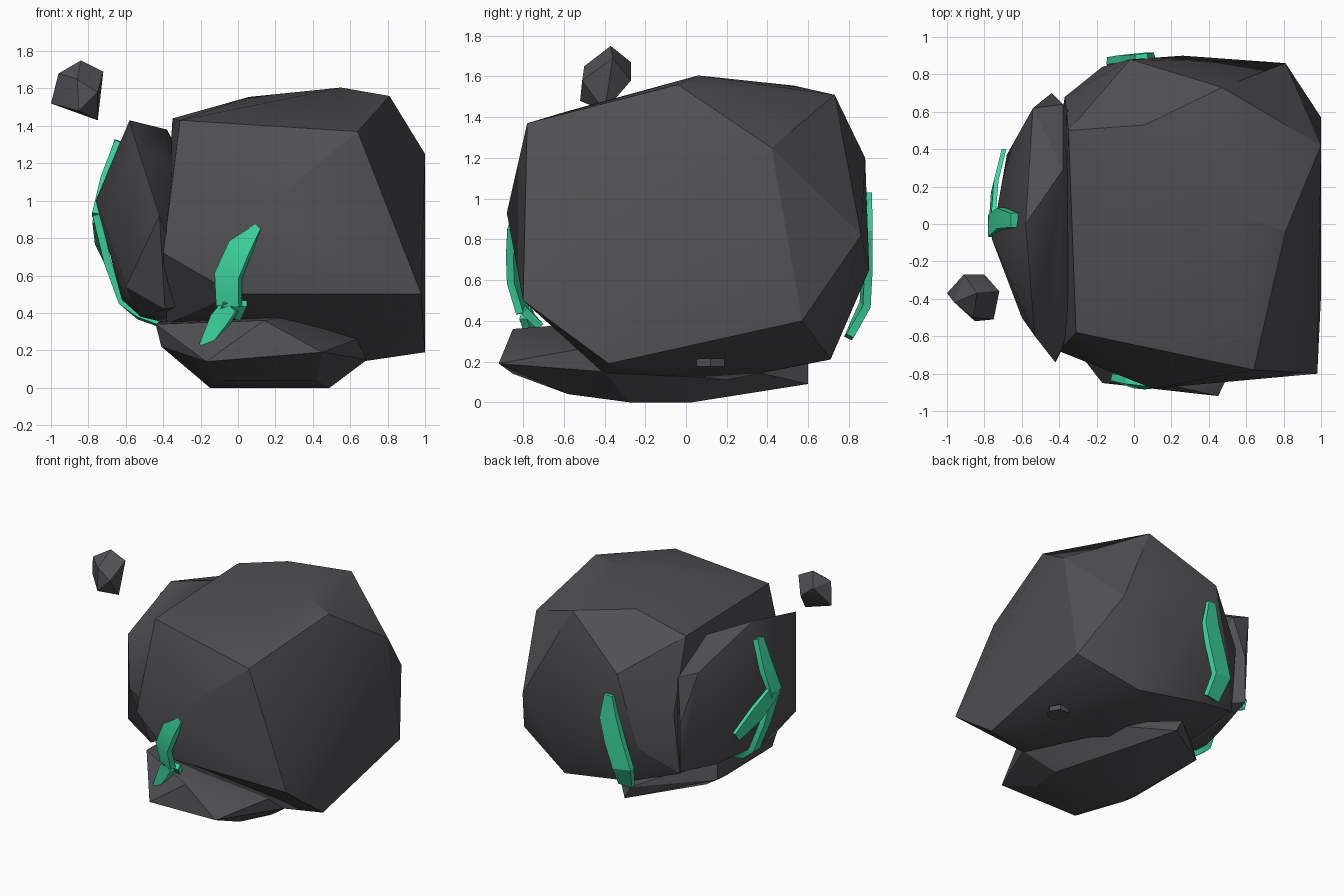
import bpy, bmesh, math
from mathutils import Vector

if "Cube" in bpy.data.objects:
    bpy.data.objects.remove(bpy.data.objects["Cube"], do_unlink=True)


def material(name, rgb):
    m = bpy.data.materials.new(name)
    m.use_nodes = True
    m.diffuse_color = (*rgb, 1)
    b = m.node_tree.nodes["Principled BSDF"]
    b.inputs["Base Color"].default_value = (*rgb, 1)
    b.inputs["Roughness"].default_value = 0.9
    return m


STONE = material("dark_stone", (0.08, 0.078, 0.087))
GREEN = material("green_crystal", (0.047, 0.68, 0.35))


def add_object(name, bm, mat, angle):
    bmesh.ops.recalc_face_normals(bm, faces=bm.faces)
    me = bpy.data.meshes.new(name)
    bm.to_mesh(me)
    bm.free()
    me.materials.append(mat)
    ob = bpy.data.objects.new(name, me)
    bpy.context.collection.objects.link(ob)
    bpy.ops.object.select_all(action='DESELECT')
    ob.select_set(True)
    bpy.context.view_layer.objects.active = ob
    bpy.ops.object.shade_smooth_by_angle(angle=math.radians(angle))


def rock(name, corners):
    """Faceted boulder: the convex hull of a few corners."""
    bm = bmesh.new()
    for c in corners:
        bm.verts.new(c)
    res = bmesh.ops.convex_hull(bm, input=bm.verts)
    loose = {v for v in res["geom_interior"] + res["geom_unused"]
             if isinstance(v, bmesh.types.BMVert)}
    bmesh.ops.delete(bm, geom=list(loose), context='VERTS')
    add_object(name, bm, STONE, 26)


def vein(name, path, normal, thick=0.02):
    """Flat strip through (x, y, z, half width) points, facing along normal."""
    n = Vector(normal).normalized()
    pts = [Vector(p[:3]) for p in path]
    bm = bmesh.new()
    rings = []
    for i, p in enumerate(pts):
        t = pts[min(i + 1, len(pts) - 1)] - pts[max(i - 1, 0)]
        side = n.cross(t).normalized()
        out = t.cross(side).normalized()
        if out.dot(n) < 0:
            out = -out
        w = side * path[i][3]
        o = out * thick
        rings.append([bm.verts.new(p + q) for q in (w - o, w * 0.92 + o, -w * 0.92 + o, -w - o)])
    for a, b in zip(rings, rings[1:]):
        for k in range(4):
            j = (k + 1) % 4
            bm.faces.new((a[k], a[j], b[j], b[k]))
    bm.faces.new(rings[0])
    bm.faces.new(rings[-1])
    add_object(name, bm, GREEN, 20)


# Main boulder
rock("main_boulder", [
    (-0.31, -0.58, 1.43), (0.64, -0.78, 1.37), (0.81, -0.04, 1.56), (0.55, 0.06, 1.605),
    (0.06, 0.53, 1.555), (-0.35, 0.50, 1.44), (0.47, 0.73, 1.51), (1.0, 0.42, 1.25),
    (0.98, -0.80, 0.50), (0.10, -0.88, 0.93), (-0.40, -0.68, 0.72), (-0.02, -0.80, 0.50),
    (0.81, 0.86, 0.82), (1.0, 0.57, 0.40), (1.0, -0.38, 0.19), (0.55, 0.71, 0.21),
    (-0.02, 0.88, 1.20), (0.26, 0.90, 0.65), (-0.17, 0.84, 0.65), (-0.37, 0.68, 0.90),
    (-0.03, 0.73, 0.31), (-0.38, 0.62, 0.42), (0.66, -0.40, 0.14), (0.40, 0.20, 0.11),
    (-0.38, -0.35, 0.34)])

# Boulder leaning on the side, its inner end buried in the main boulder
rock("side_boulder", [
    (-0.58, 0.0, 1.43), (-0.38, 0.29, 1.38), (-0.41, -0.38, 1.23), (-0.53, -0.60, 1.26),
    (-0.42, -0.74, 0.92), (-0.60, -0.50, 0.54), (-0.76, -0.08, 1.0), (-0.68, 0.37, 0.90),
    (-0.54, 0.62, 1.25), (-0.44, 0.70, 0.48), (-0.50, 0.35, 0.42), (-0.62, 0.0, 0.47),
    (-0.52, -0.30, 0.38), (-0.40, -0.10, 0.35), (-0.38, 0.64, 1.18), (-0.39, -0.52, 0.42),
    (-0.44, 0.70, 0.85), (-0.28, 0.25, 1.20), (-0.28, -0.40, 1.05), (-0.25, 0.50, 1.0),
    (-0.25, 0.45, 0.50), (-0.25, -0.40, 0.45)])

# Flat boulder underneath
rock("base_boulder", [
    (0.45, -0.92, 0.19), (-0.17, -0.85, 0.14), (0.14, -0.85, 0.36), (0.25, -0.60, 0.38),
    (-0.44, -0.50, 0.34), (-0.41, -0.48, 0.22), (0.69, -0.42, 0.28), (0.69, -0.40, 0.15),
    (-0.15, -0.28, 0.0), (0.49, -0.28, 0.0), (0.40, 0.03, 0.0), (-0.12, -0.08, 0.0),
    (-0.08, -0.58, 0.04), (0.42, -0.58, 0.04), (0.11, 0.60, 0.09), (0.06, 0.60, 0.19),
    (-0.41, 0.20, 0.22), (-0.39, 0.17, 0.37), (0.55, 0.12, 0.20)])

# Floating small stone
rock("small_stone", [
    (-0.84, -0.37, 1.75), (-1.0, -0.37, 1.52), (-0.96, -0.42, 1.68), (-0.72, -0.36, 1.69),
    (-0.75, -0.40, 1.43), (-0.86, -0.50, 1.65), (-0.91, -0.27, 1.67), (-0.80, -0.27, 1.58),
    (-0.85, -0.52, 1.48), (-0.75, -0.51, 1.58)])

# Little pebble wedged under the main boulder
rock("pebble", [(0.80 + 0.08 * math.cos(k * math.pi / 3), 0.12 + 0.08 * math.sin(k * math.pi / 3), z)
                for k in range(6) for z in (0.175, 0.215)])

# Green veins on the front
vein("front_vein_upper", [(0.11, -0.855, 0.86, 0.02), (0.01, -0.85, 0.75, 0.07),
                          (-0.055, -0.84, 0.60, 0.075), (-0.05, -0.795, 0.44, 0.07)],
     (-0.35, -1, -0.1))
vein("front_vein_lower", [(-0.04, -0.79, 0.44, 0.05), (-0.10, -0.76, 0.36, 0.055),
                          (-0.18, -0.74, 0.22, 0.028)], (-0.3, -1, 0))
vein("front_vein_stub", [(-0.09, -0.78, 0.44, 0.045), (0.03, -0.755, 0.41, 0.06)], (0, -0.7, -0.7))

# Green vein on the back
vein("back_vein", [(0.04, 0.89, 1.03, 0.035), (0.04, 0.89, 0.85, 0.075), (-0.005, 0.89, 0.68, 0.08),
                   (-0.07, 0.88, 0.48, 0.08), (-0.045, 0.80, 0.32, 0.06)], (-0.1, 1, 0))

# Forked green vein on the side boulder
SIDE = (-1, 0, 0)
vein("side_vein_top", [(-0.64, 0.02, 1.32, 0.04), (-0.715, 0.03, 1.12, 0.06),
                       (-0.76, -0.01, 0.92, 0.065)], SIDE)
vein("side_vein_branch", [(-0.76, 0.0, 0.93, 0.06), (-0.745, 0.20, 0.82, 0.07),
                          (-0.70, 0.38, 0.70, 0.04)], (-1, 0.25, 0), 0.012)
vein("side_vein_bottom", [(-0.76, -0.01, 0.93, 0.055), (-0.70, 0.02, 0.68, 0.05),
                          (-0.62, 0.04, 0.46, 0.045), (-0.53, 0.03, 0.39, 0.04),
                          (-0.42, 0.0, 0.35, 0.02)], (-1, 0, -0.4))
